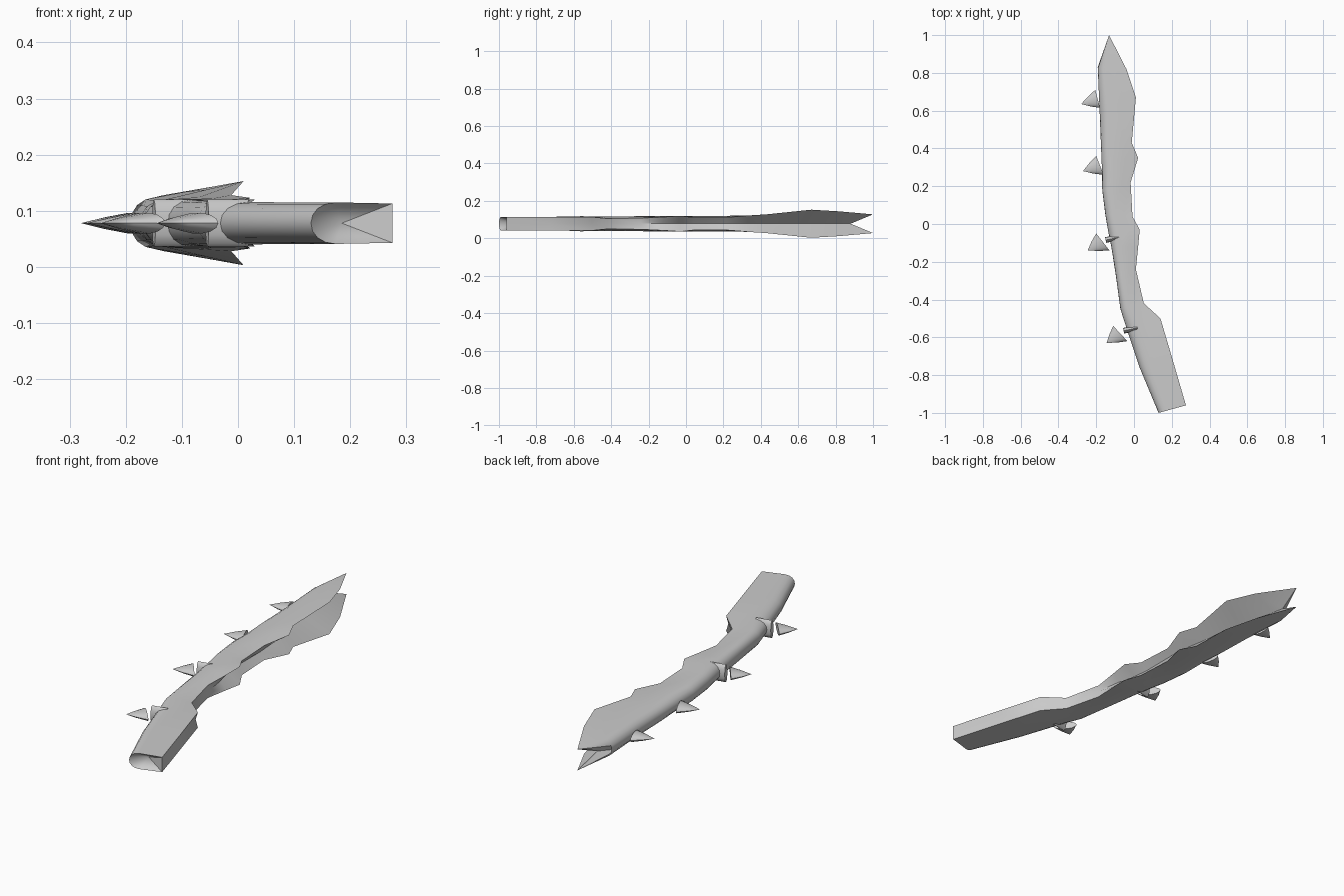
import bpy, bmesh, math
from mathutils import Vector

if "Cube" in bpy.data.objects:
    bpy.data.objects.remove(bpy.data.objects["Cube"])

ZC = 0.078
grey = bpy.data.materials.new("bark grey")
grey.diffuse_color = (0.6, 0.6, 0.6, 1)
grey.use_nodes = True
grey.node_tree.nodes["Principled BSDF"].inputs["Base Color"].default_value = grey.diffuse_color


def finish(bm, name, angle=40):
    bmesh.ops.remove_doubles(bm, verts=bm.verts, dist=0.0005)
    bmesh.ops.recalc_face_normals(bm, faces=bm.faces)
    mesh = bpy.data.meshes.new(name)
    bm.to_mesh(mesh)
    bm.free()
    mesh.materials.append(grey)
    ob = bpy.data.objects.new(name, mesh)
    bpy.context.collection.objects.link(ob)
    bpy.ops.object.select_all(action='DESELECT')
    ob.select_set(True)
    bpy.context.view_layer.objects.active = ob
    bpy.ops.object.shade_smooth_by_angle(angle=math.radians(angle))
    return ob


# Limb stations: left x, left y, right x, right y, half height left, right, groove depth
STATIONS = [
    (0.130, -1.00, 0.275, -0.96, .037, .035, .00),
    (0.030, -0.76, 0.205, -0.72, .037, .035, .00),
    (-0.040, -0.55, 0.140, -0.50, .038, .036, .01),
    (-0.072, -0.45, 0.052, -0.42, .039, .028, .00),
    (-0.095, -0.28, 0.010, -0.24, .040, .030, .00),
    (-0.120, -0.12, 0.022, -0.12, .041, .036, .03),
    (-0.138, -0.03, 0.030, -0.03, .042, .042, .06),
    (-0.152, 0.05, -0.008, 0.04, .042, .034, .03),
    (-0.168, 0.18, -0.018, 0.22, .042, .034, .02),
    (-0.170, 0.30, 0.022, 0.35, .043, .045, .07),
    (-0.175, 0.42, -0.012, 0.43, .043, .050, .05),
    (-0.182, 0.60, 0.010, 0.67, .044, .075, .12),
    (-0.192, 0.83, -0.040, 0.82, .046, .066, .10),
]
# Upper half of the section: across fraction, height fraction
ARC = [(0, 0), (.02, .38), (.08, .70), (.18, .92), (.30, 1.0), (.65, 1.0), (1, 1)]


def section(xl, yl, xr, yr, hl, hr, g):
    a, b = Vector((xl, yl, 0)), Vector((xr, yr, 0))
    upper = []
    for t, h in ARC:
        height = hl * h if t < .3 else hl + (hr - hl) * (t - .3) / .7
        upper.append(a.lerp(b, t) + Vector((0, 0, height)))
    mid = b + (a - b).normalized() * g
    lower = [Vector((p.x, p.y, -p.z)) for p in reversed(upper[1:])]
    return [p + Vector((0, 0, ZC)) for p in upper + [mid] + lower]


# Twisting limb with a forked tip and a hollowed butt
bm = bmesh.new()
loops = [section(*s) for s in STATIONS]
tip = []
for p in loops[-1]:
    d = p.z - ZC
    if abs(d) < 1e-5:
        tip.append(Vector((-0.15, 0.88, ZC)))
    else:
        tip.append(Vector((-0.132, 1.0, ZC + math.copysign(.05, d))))
loops.append(tip)
rings = [[bm.verts.new(p) for p in loop] for loop in loops]
n = len(rings[0])
for r0, r1 in zip(rings, rings[1:]):
    for i in range(n):
        j = (i + 1) % n
        bm.faces.new((r0[i], r0[j], r1[j], r1[i]))
hollow = bm.verts.new((0.185, -0.93, ZC))
for i in range(n):
    bm.faces.new((rings[0][i], hollow, rings[0][(i + 1) % n]))
finish(bm, "limb", 35)


# Thorns: apex and the two base corners, flattened in height
def thorn(name, apex, c1, c2, sides=14):
    bm = bmesh.new()
    a = Vector((*apex, ZC))
    c1, c2 = Vector((*c1, ZC)), Vector((*c2, ZC))
    mid, half = (c1 + c2) / 2, (c1 - c2) / 2
    top = bm.verts.new(a)
    base, belly = [], []
    for k in range(sides):
        t = math.tau * k / sides
        off = half * math.cos(t) + Vector((0, 0, .019 * math.sin(t)))
        base.append(bm.verts.new(mid + off))
        belly.append(bm.verts.new(a.lerp(mid, .5) + off * .56))
    for k in range(sides):
        j = (k + 1) % sides
        bm.faces.new((top, belly[k], belly[j]))
        bm.faces.new((belly[k], base[k], base[j], belly[j]))
    bm.faces.new(base)
    finish(bm, name)


thorn("thorn_1", (-0.28, 0.635), (-0.205, 0.71), (-0.18, 0.615))
thorn("thorn_2", (-0.27, 0.28), (-0.20, 0.36), (-0.16, 0.26))
thorn("thorn_3", (-0.245, -0.14), (-0.20, -0.05), (-0.13, -0.14))
thorn("thorn_4", (-0.145, -0.63), (-0.11, -0.54), (-0.035, -0.62))


# Short pegs holding the lower thorns
def peg(name, start, end):
    bm = bmesh.new()
    a, b = Vector((*start, ZC)), Vector((*end, ZC))
    side = (b - a).cross(Vector((0, 0, 1))).normalized() * .015
    ends = []
    for c in (a, b):
        ends.append([bm.verts.new(c + side * math.cos(math.tau * k / 12)
                     + Vector((0, 0, .042 * math.sin(math.tau * k / 12)))) for k in range(12)])
    for k in range(12):
        j = (k + 1) % 12
        bm.faces.new((ends[0][k], ends[0][j], ends[1][j], ends[1][k]))
    for e in ends:
        bm.faces.new(e)
    finish(bm, name)


peg("peg_3", (-0.15, -0.085), (-0.08, -0.07))
peg("peg_4", (-0.055, -0.565), (0.018, -0.55))
